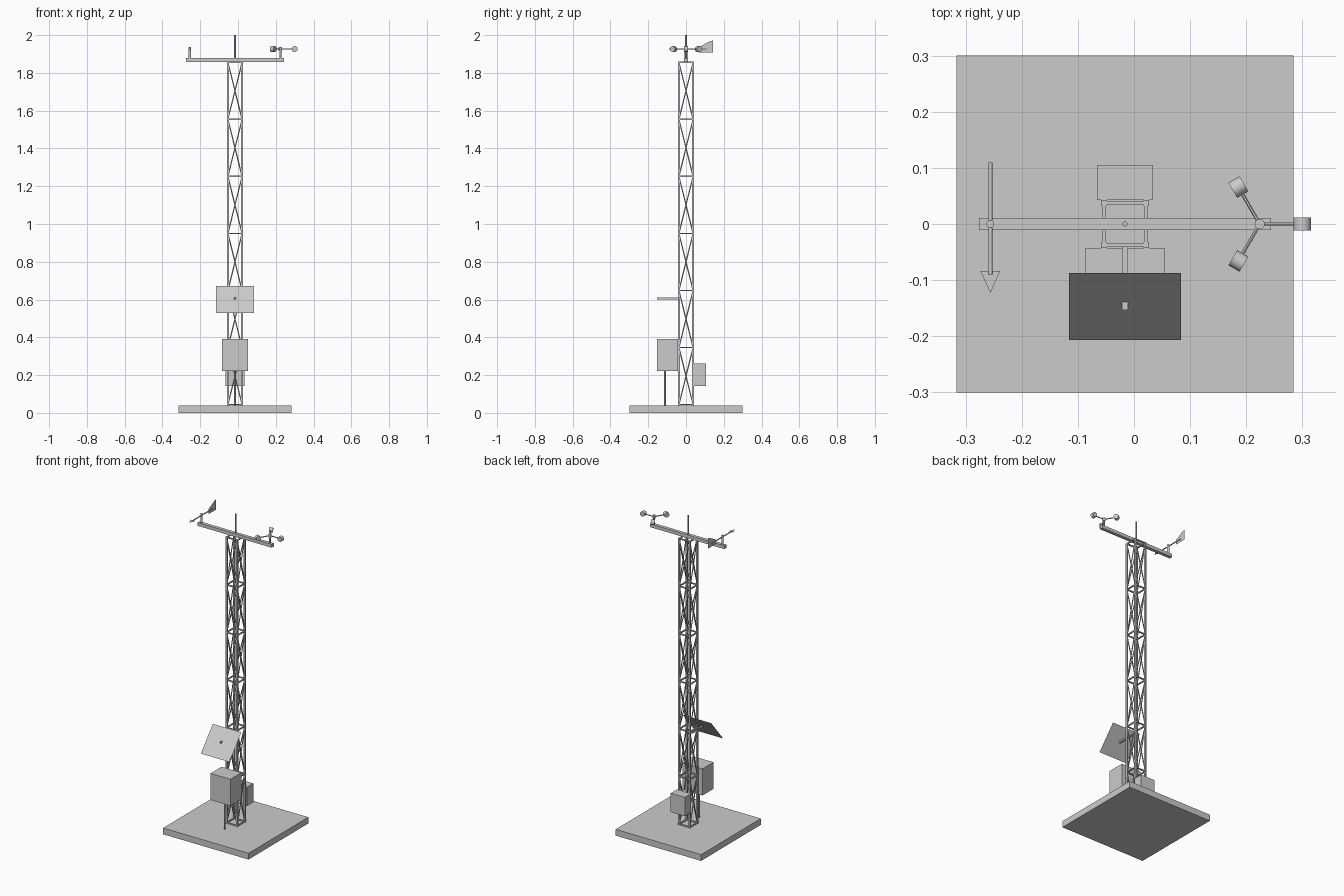
import bpy, bmesh, math
from mathutils import Vector, Matrix

if "Cube" in bpy.data.objects:
    bpy.data.objects.remove(bpy.data.objects["Cube"])

CX = -0.016          # mast axis
BASE_TOP, MAST_TOP = 0.04, 1.86


def finish(name, bm, smooth=False):
    mesh = bpy.data.meshes.new(name)
    bm.to_mesh(mesh)
    bm.free()
    ob = bpy.data.objects.new(name, mesh)
    bpy.context.collection.objects.link(ob)
    if smooth:
        bpy.context.view_layer.objects.active = ob
        ob.select_set(True)
        bpy.ops.object.shade_smooth_by_angle()
        ob.select_set(False)
    return ob


def add_box(bm, lo, hi):
    lo, hi = Vector(lo), Vector(hi)
    m = Matrix.Translation((lo + hi) / 2) @ Matrix.Diagonal((*(hi - lo), 1))
    bmesh.ops.create_cube(bm, size=1, matrix=m)


def add_rod(bm, a, b, r, sides=12, twist=0):
    a, b = Vector(a), Vector(b)
    d = b - a
    m = (Matrix.Translation((a + b) / 2) @ d.to_track_quat('Z', 'Y').to_matrix().to_4x4()
         @ Matrix.Rotation(twist, 4, 'Z'))
    bmesh.ops.create_cone(bm, cap_ends=True, segments=sides, radius1=r, radius2=r,
                          depth=d.length, matrix=m)


def box(name, lo, hi):
    bm = bmesh.new()
    add_box(bm, lo, hi)
    return finish(name, bm)


def rod(name, a, b, r, sides=16):
    bm = bmesh.new()
    add_rod(bm, a, b, r, sides)
    return finish(name, bm, True)


def sheet(name, pts):
    bm = bmesh.new()
    bm.faces.new([bm.verts.new(p) for p in pts])
    return finish(name, bm)


# Foundation slab
box("base_slab", (CX - 0.3, -0.3, 0), (CX + 0.3, 0.3, BASE_TOP))

# Lattice mast: corner legs, horizontal rings, crossed braces
H = 0.0375
corners = [(CX - H, -H), (CX + H, -H), (CX + H, H), (CX - H, H)]
levels = [BASE_TOP + 0.004 + i * (MAST_TOP - BASE_TOP - 0.008) / 6 for i in range(7)]
legs, rings, braces = bmesh.new(), bmesh.new(), bmesh.new()
for i, (x, y) in enumerate(corners):
    w = 0.005
    add_box(legs, (x - w, y - w, BASE_TOP), (x + w, y + w, MAST_TOP))
    nx, ny = corners[(i + 1) % 4]
    for z in levels:
        w = 0.0035
        add_box(rings, (min(x, nx) - w, min(y, ny) - w, z - w),
                (max(x, nx) + w, max(y, ny) + w, z + w))
    for z0, z1 in zip(levels, levels[1:]):
        add_rod(braces, (x, y, z0), (nx, ny, z1), 0.003, 8)
        add_rod(braces, (nx, ny, z0), (x, y, z1), 0.003, 8)
finish("mast_legs", legs)
finish("mast_rings", rings)
finish("mast_braces", braces, True)

# Cross boom and antenna
box("cross_boom", (CX - 0.26, -0.0105, 1.858), (CX + 0.26, 0.0105, 1.879))
rod("antenna_rod", (CX, 0, 1.86), (CX, 0, 2.0), 0.0045)

# Wind vane
VX, VZ = CX - 0.24, 1.926
rod("vane_post", (VX, 0, 1.875), (VX, 0, 1.937), 0.007)
rod("vane_shaft", (VX, -0.09, VZ), (VX, 0.11, VZ), 0.0035)
sheet("vane_arrowhead", [(VX - 0.0175, -0.084, VZ), (VX, -0.123, VZ), (VX + 0.0175, -0.084, VZ)])
sheet("vane_fin", [(VX, 0.07, 1.907), (VX, 0.143, 1.907), (VX, 0.143, 1.972),
                   (VX, 0.123, 1.966), (VX, 0.07, 1.937)])

# Cup anemometer
AX = CX + 0.24
hub = Vector((AX, 0, 1.926))
rod("anemometer_post", (AX, 0, 1.875), (AX, 0, 1.92), 0.005)
rod("anemometer_hub", (AX, 0, 1.916), (AX, 0, 1.936), 0.009, 20)
arms, cups = bmesh.new(), bmesh.new()
for k in range(3):
    a = math.radians(120 * k)
    d = Vector((math.cos(a), math.sin(a), 0))
    t = Vector((-d.y, d.x, 0)) * 0.0115
    c = hub + d * 0.076
    add_rod(arms, hub, c, 0.003)
    add_rod(cups, c - t, c + t, 0.0155, 24)
finish("anemometer_arms", arms, True)
finish("anemometer_cups", cups, True)

# Tilted panel on its bracket
box("panel_bracket", (CX - 0.005, -0.153, 0.601), (CX + 0.005, -0.035, 0.611))
sheet("solar_panel", [(CX - 0.1, -0.207, 0.53), (CX + 0.1, -0.207, 0.53),
                      (CX + 0.1, -0.087, 0.673), (CX - 0.1, -0.087, 0.673)])

# Equipment boxes and cable conduit
box("front_enclosure", (CX - 0.07, -0.153, 0.223), (CX + 0.07, -0.043, 0.392))
box("rear_enclosure", (CX - 0.05, 0.043, 0.142), (CX + 0.05, 0.105, 0.262))
rod("cable_conduit", (CX, -0.111, BASE_TOP), (CX, -0.111, 0.225), 0.005)
